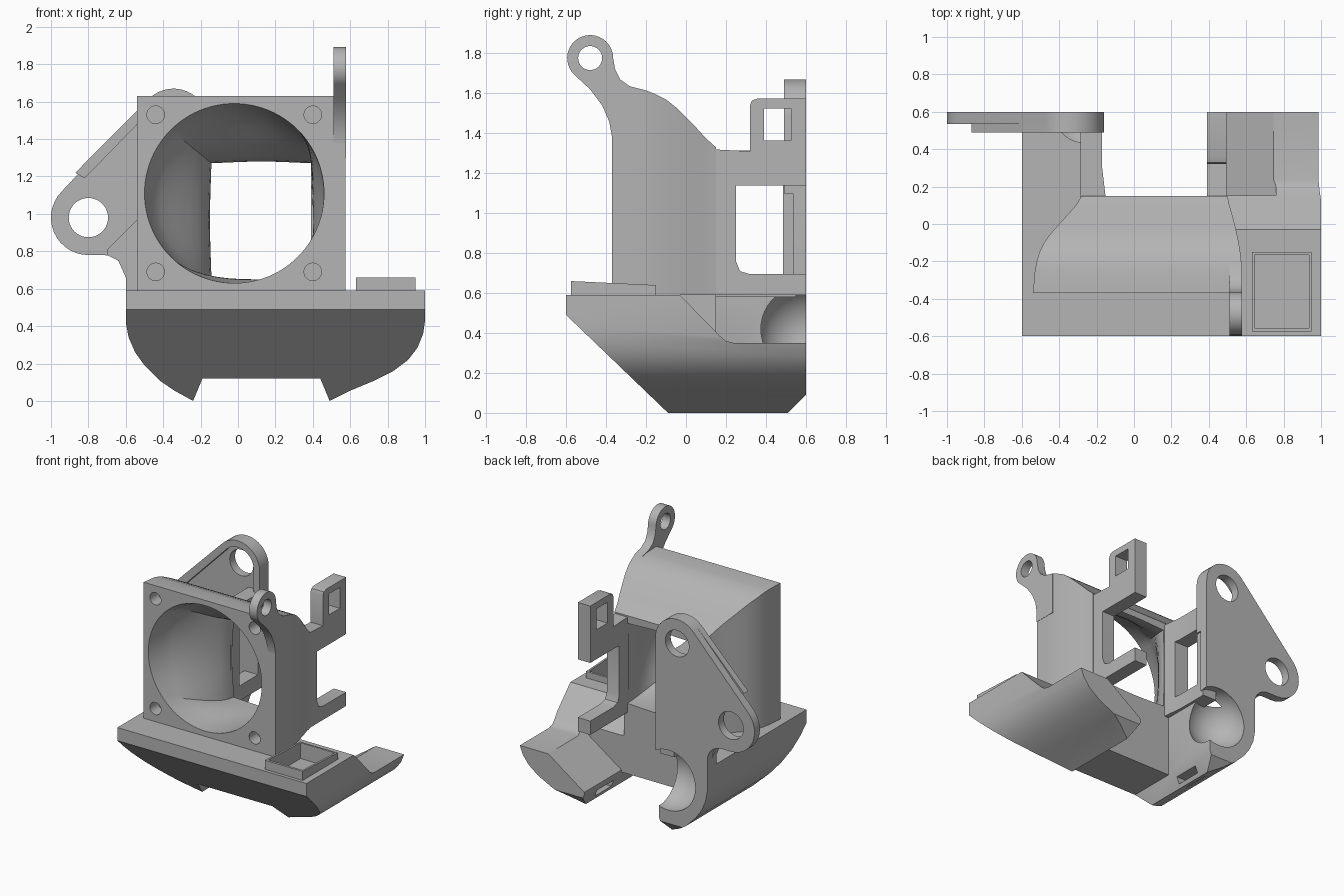
import bpy, bmesh, math
from mathutils import Vector

cube = bpy.data.objects.get("Cube")
if cube:
    bpy.data.objects.remove(cube, do_unlink=True)

grey = bpy.data.materials.new("plain grey")
grey.use_nodes = True
grey.diffuse_color = (0.46, 0.46, 0.46, 1)
grey.node_tree.nodes["Principled BSDF"].inputs["Base Color"].default_value = (0.46, 0.46, 0.46, 1)


def finish(name, bm):
    bmesh.ops.recalc_face_normals(bm, faces=bm.faces)
    mesh = bpy.data.meshes.new(name)
    bm.to_mesh(mesh)
    bm.free()
    mesh.materials.append(grey)
    ob = bpy.data.objects.new(name, mesh)
    bpy.context.collection.objects.link(ob)
    return ob


def prism(name, pts, axis, lo, hi):
    """Extrude a 2D outline along one axis."""
    bm = bmesh.new()
    place = {"x": lambda a, b, h: (h, a, b),
             "y": lambda a, b, h: (a, h, b),
             "z": lambda a, b, h: (a, b, h)}[axis]
    ends = [[bm.verts.new(place(a, b, h)) for a, b in pts] for h in (lo, hi)]
    n = len(pts)
    for ring in ends:
        bm.faces.new(ring)
    for i in range(n):
        j = (i + 1) % n
        bm.faces.new((ends[0][i], ends[0][j], ends[1][j], ends[1][i]))
    return finish(name, bm)


def rect(a0, a1, b0, b1):
    return [(a0, b0), (a1, b0), (a1, b1), (a0, b1)]


def arc(cx, cy, r, start, end, n=14):
    angles = [math.radians(start + (end - start) * i / n) for i in range(n + 1)]
    return [(cx + r * math.cos(t), cy + r * math.sin(t)) for t in angles]


def disc(cx, cy, r, n=40):
    return arc(cx, cy, r, 0, 360, n)[:-1]


def ball(name, centre, r):
    bm = bmesh.new()
    bmesh.ops.create_uvsphere(bm, u_segments=40, v_segments=24, radius=r)
    bmesh.ops.translate(bm, verts=bm.verts, vec=Vector(centre))
    return finish(name, bm)


def cut(ob, *cutters):
    """Subtract each cutter and discard it."""
    for c in cutters:
        c.hide_render = True
        mod = ob.modifiers.new("cut", "BOOLEAN")
        mod.operation = "DIFFERENCE"
        mod.solver = "EXACT"
        mod.object = c
        bpy.context.view_layer.objects.active = ob
        bpy.ops.object.modifier_apply(modifier=mod.name)
        bpy.data.objects.remove(c, do_unlink=True)


# Fan duct: square outside, round mouth blending to a rectangular outlet
N = 96
stations = [(-.37, -.54, .575, 1.63), (-.25, -.53, .575, 1.625), (-.2, -.52, .573, 1.615),
            (-.15, -.505, .568, 1.595), (-.1, -.48, .56, 1.57), (-.05, -.445, .55, 1.53),
            (0, -.4, .538, 1.48), (.05, -.355, .525, 1.43), (.1, -.31, .51, 1.375),
            (.15, -.28, .5, 1.33)]


def section(bm, y, x0, x1, z0, z1, k):
    ring = []
    for i in range(N):
        t = 2 * math.pi * i / N
        c, s = math.cos(t), math.sin(t)
        f = 1 - k + k / max(abs(c), abs(s))
        ring.append(bm.verts.new(((x0 + x1) / 2 + c * f * (x1 - x0) / 2, y,
                                  (z0 + z1) / 2 + s * f * (z1 - z0) / 2)))
    return ring


bm = bmesh.new()
outer, inner = [], []
for y, left, right, top in stations:
    u = (y + .37) / .52
    f = u * u * (3 - 2 * u)
    outer.append(section(bm, y, left, right, .59, top, 1))
    inner.append(section(bm, y, -.5 + .35 * f, .46 - .06 * f,
                         .63 + .02 * f, 1.59 - .31 * f, f * .9))
loop = outer + inner[::-1]
for a, b in zip(loop, loop[1:] + loop[:1]):
    for i in range(N):
        j = (i + 1) % N
        bm.faces.new((a[i], a[j], b[j], b[i]))
duct = finish("fan_duct", bm)
cut(duct, *[prism("screw_cutter", disc(x, z, .047, 24), "y", -.5, -.27)
            for x in (-.44, .4) for z in (.69, 1.53)])

# Mounting ear on the side of the duct
ear_outline = ([(-.2, 1.3), (-.37, 1.3), (-.37, 1.38), (-.385, 1.46), (-.42, 1.54), (-.48, 1.62)]
               + arc(-.48, 1.777, .115, 225, 0, 24)
               + [(-.355, 1.72), (-.33, 1.67), (-.28, 1.635), (-.2, 1.615)])
ear = prism("mounting_ear", ear_outline, "x", .51, .577)
cut(ear, prism("ear_hole", disc(-.48, 1.777, .06), "x", .4, .7))

# Right arm with its clip window
arm = prism("clip_arm", [(.13, .59), (.6, .59), (.6, .695), (.32, .695), (.27, .71), (.25, .76),
                         (.25, 1.14), (.6, 1.14), (.6, 1.575), (.36, 1.575), (.33, 1.565),
                         (.32, 1.54), (.32, 1.31), (.13, 1.32)], "x", .39, .495)
cut(arm, prism("clip_cutter", rect(.39, .525, 1.365, 1.525), "x", .3, .6))

# Left wall joining the duct to the back plate
wall = prism("left_wall", [(-.285, .13), (-.15, .13), (-.17, .3), (-.17, .55), (-.285, .55)],
             "z", .58, 1.315)
cut(wall, prism("wall_cutter", rect(.25, .485, .695, 1.14), "x", -.5, 0))

# Back plate with two screw lobes
upper, lower = (-.345, 1.485), (-.8, .98)
outline = (arc(*upper, .185, 0, 135) + arc(*lower, .2, 135, 270)
           + arc(-.72, .66, .12, 90, 0, 8) + [(-.6, .45), (-.16, .45)])
plate = prism("back_plate", outline, "y", .535, .6)
rim = prism("plate_rim", arc(*upper, .185, 0, 135)
            + [(-.87, 1.22), (-.82, 1.19)] + arc(*upper, .135, 135, 0)
            + [(-.21, 1.1), (-.16, 1.1)], "y", .49, .54)
thick = prism("plate_pad", [(-.7, .78), (-.7, .81), (-.54, .97), (-.4, 1.1), (-.17, 1.1),
                            (-.17, .5), (-.6, .5), (-.6, .66), (-.64, .75)], "y", .49, .54)
cut(plate, prism("upper_hole", disc(*upper, .1), "y", .3, .8),
    prism("lower_hole", disc(*lower, .105), "y", .3, .8))

# Air base with two nozzles
profile = [(-.6, .59), (-.6, .42), (-.585, .34), (-.55, .26), (-.5, .19), (-.42, .11), (-.34, .055),
           (-.24, 0), (-.19, .12), (.44, .12), (.49, 0), (.6, .055), (.72, .105), (.83, .16),
           (.91, .22), (.96, .285), (.99, .36), (1, .43), (1, .59)]
base = prism("air_base", profile, "y", -.6, .6)
cut(base,
    prism("front_slope", [(-.6, .49), (-.09, 0), (-.09, -.2), (-.9, -.2), (-.9, .49)], "x", -2, 2),
    prism("back_chamfer", [(.5, -.01), (.5, -.2), (.8, -.2), (.8, .29)], "x", -2, 2),
    prism("middle_gap", rect(-.19, .44, .15, .9), "z", -.2, .9),
    prism("nozzle_notch", [(-.06, .62), (.17, .385), (.2, .36), (.24, .35), (.8, .35), (.8, .8),
                           (-.06, .8)], "x", .42, 1.2),
    prism("nozzle_slope", [(.76, .36), (.43, .13), (.3, .13), (.3, .5), (.76, .5)], "y", .152, .9),
    prism("socket_pocket", rect(.645, .935, -.555, -.165), "z", .52, .8),
    prism("left_slot", rect(-.3, -.1, .03, .08), "y", .22, .42),
    prism("right_slot", rect(.35, .55, .03, .08), "y", .22, .42))

# Round clearance through the base corner and plate
for part in (base, plate, thick):
    cut(part, ball("clearance", (-.27, .59, .42), .23))

# Blower socket rim
socket = prism("blower_socket", [(-.575, .58), (-.15, .58), (-.15, .64), (-.575, .66)], "x", .63, .95)
cut(socket, prism("socket_cutter", rect(.645, .935, -.555, -.165), "z", .4, .9))

# Smooth the curved walls while keeping edges crisp
bpy.ops.object.select_all(action="DESELECT")
for ob in (duct, ear, arm, wall, plate, rim, thick, base, socket):
    ob.select_set(True)
bpy.context.view_layer.objects.active = duct
bpy.ops.object.shade_smooth_by_angle(angle=math.radians(30))
